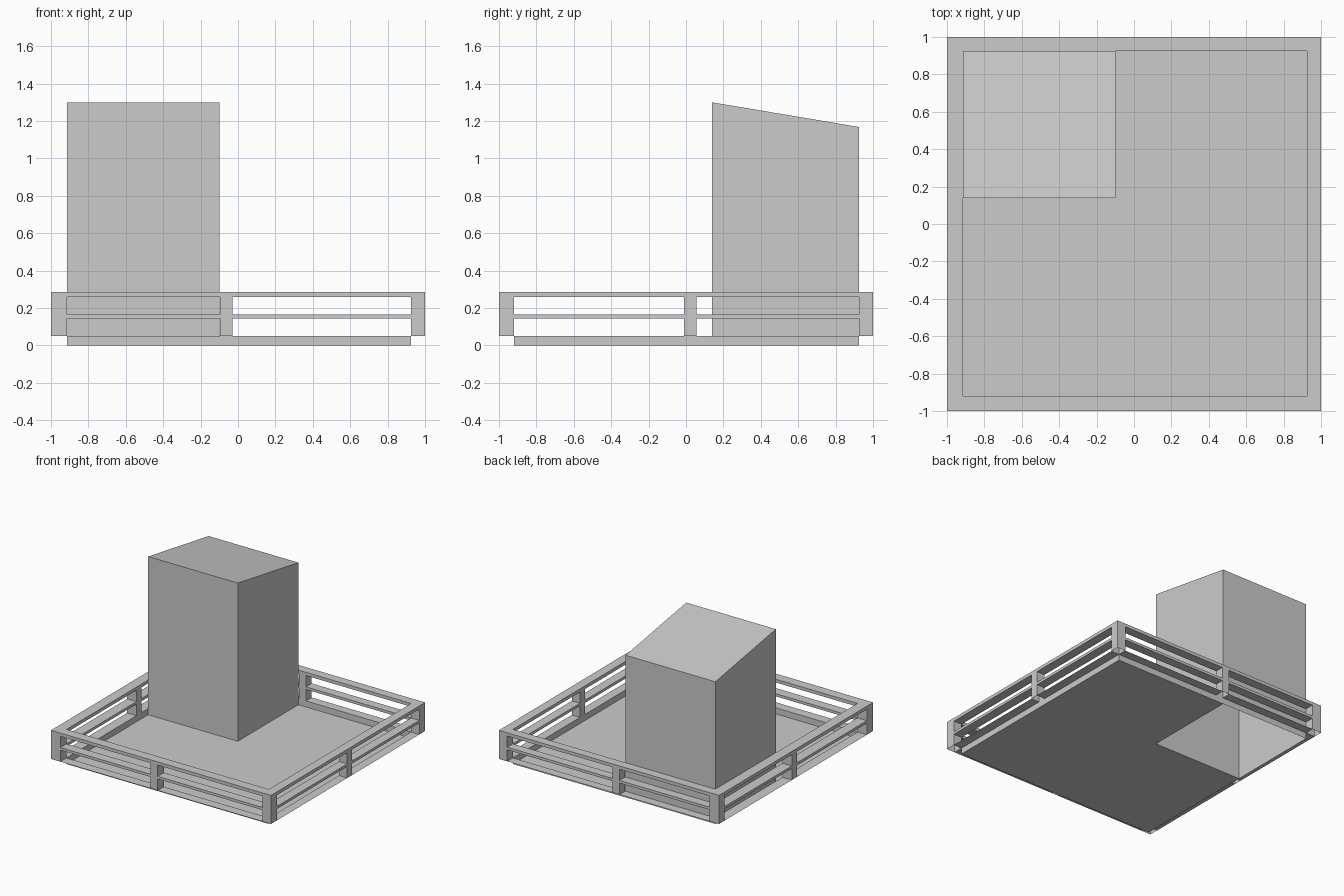
import bpy, bmesh

if "Cube" in bpy.data.objects:
    bpy.data.objects.remove(bpy.data.objects["Cube"])

FX0, FX1, FY0, FY1 = -0.915, 0.925, -0.92, 0.926   # floor outline
HX, HY = -0.10, 0.14                               # inner corner of the house
SILL, MID0, MID1, TOP0, TOP1 = 0.05, 0.144, 0.166, 0.258, 0.285


def finish(name, bm):
    me = bpy.data.meshes.new(name)
    bm.to_mesh(me)
    bm.free()
    ob = bpy.data.objects.new(name, me)
    bpy.context.collection.objects.link(ob)
    return ob


def prism(name, pts, z0, z1, drop=lambda c, n: False, shape=None):
    """Extrude a counter-clockwise outline, dropping hidden faces."""
    bm = bmesh.new()
    base = bm.faces.new([bm.verts.new((x, y, z0)) for x, y in pts])
    cap = bmesh.ops.extrude_face_region(bm, geom=[base], use_keep_orig=True)["geom"]
    for v in (g for g in cap if isinstance(g, bmesh.types.BMVert)):
        v.co.z = shape(v.co) if shape else z1
    bmesh.ops.recalc_face_normals(bm, faces=bm.faces[:])
    bm.normal_update()
    dead = [f for f in bm.faces if drop(f.calc_center_median(), f.normal)]
    bmesh.ops.delete(bm, geom=dead, context='FACES')
    return finish(name, bm)


def sheet(name, pts, z):
    bm = bmesh.new()
    bm.faces.new([bm.verts.new((x, y, z)) for x, y in pts])
    return finish(name, bm)


def rect(x0, x1, y0, y1):
    return [(x0, y0), (x1, y0), (x1, y1), (x0, y1)]


# shallow floor tray, L-shaped around the house and open on top
prism("floor", [(FX0, FY0), (FX1, FY0), (FX1, FY1), (HX, FY1), (HX, HY), (FX0, HY)],
      0, SILL,
      lambda c, n: n.z > 0.5 or (abs(n.z) < 0.5 and
                                 (abs(c.x - HX) < 1e-4 or abs(c.y - HY) < 1e-4)))

# house shell with sloping roof, open underneath
prism("house", rect(FX0, HX, HY, FY1), 0, 1.3, lambda c, n: n.z < -0.5,
      lambda p: 1.3 if p.y < 0.5 else 1.168)

# top rail: a flat square ring
bm = bmesh.new()
loops = [[bm.verts.new((x, y, z)) for x, y in r]
         for z in (TOP0, TOP1)
         for r in (rect(-1, 1, -1, 1), rect(FX0, FX1, FY0, FY1))]
for a, b in ((0, 1), (1, 3), (3, 2), (2, 0)):
    for i in range(4):
        j = (i + 1) % 4
        bm.faces.new((loops[a][i], loops[a][j], loops[b][j], loops[b][i]))
bmesh.ops.recalc_face_normals(bm, faces=bm.faces[:])
finish("top_rail", bm)

# hollow posts, with middle rails and window sills between them
ends = lambda c, n: abs(n.z) > 0.5
xs = [(-1, FX0), (-0.096, -0.03), (FX1, 1)]
ys = [(-1, FY0), (-0.01, 0.055), (FY1, 1)]
for i, x in enumerate(xs):
    for j, y in enumerate(ys):
        if (i, j) != (1, 1):
            prism(f"post_{i}{j}", rect(*x, *y), SILL, TOP0, ends)
for k in (0, 2):
    for s in (0, 1):
        along_x = rect(xs[s][1], xs[s + 1][0], *ys[k])
        along_y = rect(*xs[k], ys[s][1], ys[s + 1][0])
        prism(f"mid_rail_x_{k}{s}", along_x, MID0, MID1, lambda c, n: abs(n.x) > 0.5)
        prism(f"mid_rail_y_{k}{s}", along_y, MID0, MID1, lambda c, n: abs(n.y) > 0.5)
        sheet(f"sill_x_{k}{s}", along_x, SILL)
        sheet(f"sill_y_{k}{s}", along_y, SILL)
